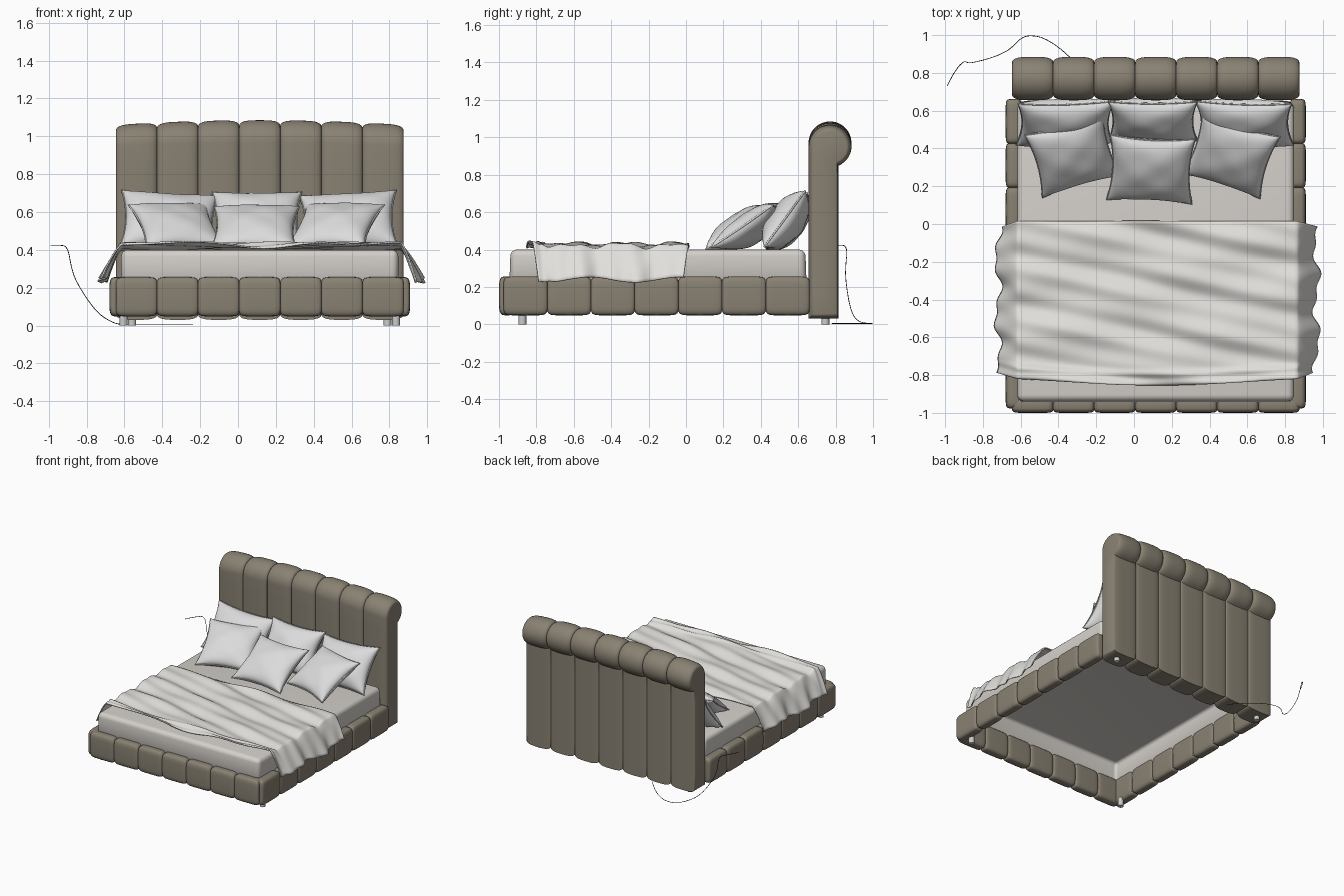
import bpy, bmesh
from math import sin, cos, pi, radians, exp
from mathutils import Vector, Matrix

cube = bpy.data.objects.get("Cube")
if cube:
    bpy.data.objects.remove(cube)

CX = 0.115          # bed centre line
HALF = 0.76         # half width of frame
PANELS = 7


def material(name, rgb, rough=0.8):
    m = bpy.data.materials.new(name)
    m.use_nodes = True
    m.diffuse_color = (*rgb, 1)
    b = m.node_tree.nodes["Principled BSDF"]
    b.inputs["Base Color"].default_value = (*rgb, 1)
    b.inputs["Roughness"].default_value = rough
    return m


LEATHER = material("taupe upholstery", (0.25, 0.22, 0.17))
SHEET = material("warm sheet", (0.66, 0.63, 0.59))
BLANKET = material("pale blanket", (0.75, 0.74, 0.71))
PILLOW = material("white pillow", (0.71, 0.71, 0.71))
LEG = material("light leg", (0.6, 0.6, 0.58))
CORD = material("dark cord", (0.03, 0.03, 0.03))


def finish(name, bm, mat, angle=45):
    bmesh.ops.recalc_face_normals(bm, faces=bm.faces)
    me = bpy.data.meshes.new(name)
    bm.to_mesh(me)
    bm.free()
    me.materials.append(mat)
    ob = bpy.data.objects.new(name, me)
    bpy.context.collection.objects.link(ob)
    bpy.ops.object.select_all(action='DESELECT')
    ob.select_set(True)
    bpy.context.view_layer.objects.active = ob
    bpy.ops.object.shade_smooth_by_angle(angle=radians(angle))
    return ob


def surface(name, fns, nu, nv, mat, fill=False, angle=45):
    """Join grids, each given by a function of u, v in 0..1."""
    bm = bmesh.new()
    for fn in fns:
        g = [[bm.verts.new(fn(i / nu, j / nv)) for j in range(nv + 1)] for i in range(nu + 1)]
        for i in range(nu):
            for j in range(nv):
                bm.faces.new((g[i][j], g[i + 1][j], g[i + 1][j + 1], g[i][j + 1]))
    bmesh.ops.remove_doubles(bm, verts=bm.verts, dist=0.0002)
    if fill:
        bmesh.ops.holes_fill(bm, edges=[e for e in bm.edges if e.is_boundary], sides=0)
    return finish(name, bm, mat, angle)


def tube(name, pts, radius, mat, cyclic=False, kind='POLY'):
    cu = bpy.data.curves.new(name, 'CURVE')
    cu.dimensions = '3D'
    cu.bevel_depth = radius
    cu.bevel_resolution = 1
    sp = cu.splines.new(kind)
    sp.points.add(len(pts) - 1)
    for p, c in zip(sp.points, pts):
        p.co = (*c, 1)
    sp.use_cyclic_u = cyclic
    if kind == 'NURBS':
        sp.order_u = 3
        sp.use_endpoint_u = True
    cu.materials.append(mat)
    ob = bpy.data.objects.new(name, cu)
    bpy.context.collection.objects.link(ob)


# Headboard: scroll-topped profile, swept into padded channels
def head_profile(r):
    base, cz, cy, rad = 0.03 + r, 0.955, 0.77, 0.115 - r
    pts = [(cy - rad, base + (cz - base) * k / 8) for k in range(8)]
    pts += [(cy + rad * cos(a), cz + rad * sin(a)) for a in (pi - radians(247) * k / 28 for k in range(29))]
    back = 0.815 - 0.4 * r
    pts += [(back, pts[-1][1] + (base - pts[-1][1]) * k / 8) for k in range(1, 9)]
    return pts + pts[:1]


ROWS = len(head_profile(0)) - 1
PW = 2 * HALF / PANELS


def channel(k):
    def fn(u, v):
        t = sin((u - 0.5) * pi)
        y, z = head_profile(0.027 * (1 - (1 - abs(t) ** 3.5) ** 0.5))[round(v * ROWS)]
        x = -HALF + PW * (k + 0.5 + t / 2)
        z += 0.025 * (1 - (x / HALF) ** 2 - 0.4) * max(0, min(1, (z - 0.8) / 0.2))
        return x + CX, y, z
    return fn


surface("headboard", [channel(k) for k in range(PANELS)], 16, ROWS, LEATHER, fill=True)


# Rails: rows of padded blocks
def sgnpow(a, p):
    return (abs(a) ** p) * (1 if a >= 0 else -1)


def padded_block(mat4, length, width, height):
    def fn(u, v):
        a, b = (u - 0.5) * pi, v * 2 * pi
        s = max(0, cos(a)) ** 0.3
        return mat4 @ Vector((length * sgnpow(sin(a), 0.3), width * s * sgnpow(cos(b), 0.5),
                              height * (0.25 * s + 0.75 * s ** 0.6) * sgnpow(sin(b), 0.4)))
    return fn


RZ, RH = 0.152, 0.104
surface("foot_rail", [padded_block(Matrix.Translation((CX - HALF + PW * (k + 0.5), -0.957, RZ)),
                                   PW / 2 + 0.001, 0.043, RH) for k in range(PANELS)], 20, 28, LEATHER)
SEG = 1.635 / PANELS
for side, label in ((-1, "right"), (1, "left")):
    surface(label + "_rail", [padded_block(
        Matrix.Translation((CX + side * 0.752, -0.975 + SEG * (k + 0.5), RZ)) @ Matrix.Rotation(pi / 2, 4, 'Z'),
        SEG / 2 + 0.001, 0.043, RH) for k in range(PANELS)], 20, 28, LEATHER)

# Fitted sheet: open-bottomed rounded box
bm = bmesh.new()
bmesh.ops.create_cube(bm, size=1, matrix=Matrix.Translation((CX, -0.15, 0.235)) @ Matrix.Diagonal((1.465, 1.6, 0.33, 1)))
for v in bm.verts:
    if v.co.z > 0.3:
        v.co.y = -0.15 + (v.co.y + 0.15) * 0.985
bmesh.ops.delete(bm, geom=[f for f in bm.faces if f.normal.z < -0.9], context='FACES')
bmesh.ops.bevel(bm, geom=[e for e in bm.edges if not e.is_boundary], offset=0.035, segments=5,
                profile=0.5, affect='EDGES')
sheet = finish("fitted_sheet", bm, SHEET)
sol = sheet.modifiers.new("thickness", 'SOLIDIFY')
sol.thickness = 0.012


# Blanket: rippled throw flaring down over both sides
def blanket(u, v):
    s = (u - 0.5) * 2
    flat = 0.74
    drop = max(0, (abs(s) - 0.78) / 0.22)
    sg = 1 if s > 0 else -1
    y = 0.015 - v * (0.85 + 0.02 * cos(s * 3)) * (1 - 0.07 * drop) - 0.03 * drop
    d = y + 0.12 * s
    ripple = (0.010 * sin(24 * d + 2 * sin(3 * s)) + 0.006 * sin(47 * d + 4 * s + 1)
              + 0.005 * sin(15 * y - 7 * s))
    hem = 0.012 * exp(-((v - 0.93) / 0.02) ** 2) + 0.01 * exp(-((v - 0.985) / 0.02) ** 2)
    top = 0.423 + ripple * (1 - drop) + hem * (1 - 0.5 * drop)
    wave = 0.016 * sin(20 * y + sg) + 0.01 * sin(43 * y)
    x = sg * (min(abs(s) / 0.78, 1) * flat + 0.105 * drop + drop * wave)
    z = top - 0.175 * drop ** 1.25 + drop * (0.014 * sin(13 * y + 2 * sg) - 0.008)
    return x + CX + 0.008, y, z


ob = surface("blanket", [blanket], 110, 90, BLANKET, angle=60)
ob.modifiers.new("thickness", 'SOLIDIFY').thickness = 0.008


# Pillows: pinched-corner cushions with a piped seam
def cushion(name, centre, hx, hy, thick, tilt, yaw, roll=0):
    m = (Matrix.Translation(centre) @ Matrix.Rotation(radians(yaw), 4, 'Z')
         @ Matrix.Rotation(radians(tilt), 4, 'X') @ Matrix.Rotation(radians(roll), 4, 'Z'))

    def point(a, b, sg):
        h = thick * (max(0, 1 - a * a) * max(0, 1 - b * b)) ** 0.42
        h *= 1 + 0.05 * sin(5 * a + yaw) * cos(6 * b)
        return m @ Vector((hx * a * (1 - 0.11 * (1 - b * b)), hy * b * (1 - 0.11 * (1 - a * a)), sg * h))

    def half(sg):
        return lambda u, v: point(sin((u - 0.5) * pi), sin((v - 0.5) * pi), sg)

    surface(name, [half(1), half(-1)], 28, 28, PILLOW, angle=80)
    ring = [k / 6 - 1 for k in range(12)]
    edge = ([point(t, -1, 0) for t in ring] + [point(1, t, 0) for t in ring]
            + [point(-t, 1, 0) for t in ring] + [point(-1, -t, 0) for t in ring])
    tube(name + "_piping", edge, 0.005, PILLOW, cyclic=True)


cushion("right_pillow", (-0.365, 0.535, 0.55), 0.255, 0.185, 0.095, 54, 4, -4)
cushion("middle_pillow", (0.10, 0.545, 0.55), 0.235, 0.185, 0.095, 56, 0)
cushion("left_pillow", (0.585, 0.535, 0.55), 0.255, 0.185, 0.095, 54, -4, 4)
cushion("right_cushion", (-0.325, 0.365, 0.525), 0.215, 0.205, 0.08, 33, 16)
cushion("middle_cushion", (0.09, 0.29, 0.515), 0.225, 0.205, 0.08, 33, -3)
cushion("left_cushion", (0.515, 0.365, 0.525), 0.215, 0.205, 0.08, 33, -18)

# Legs
for y, half, label in ((-0.875, 0.72, "front"), (0.745, 0.675, "back")):
    for side, hand in ((-1, "right"), (1, "left")):
        bm = bmesh.new()
        bmesh.ops.create_cone(bm, cap_ends=True, segments=20, radius1=0.021, radius2=0.021, depth=0.07,
                              matrix=Matrix.Translation((CX + side * half, y, 0.035)))
        finish(f"{hand}_{label}_leg", bm, LEG)

# Power cord behind the headboard
tube("cord", [(-0.99, 0.73, 0.425), (-0.95, 0.81, 0.425), (-0.90, 0.865, 0.42), (-0.88, 0.852, 0.30),
              (-0.85, 0.855, 0.22), (-0.75, 0.88, 0.07), (-0.66, 0.92, 0.012), (-0.6, 0.985, 0.004),
              (-0.55, 1.0, 0.004), (-0.47, 0.985, 0.004), (-0.35, 0.9, 0.004), (-0.24, 0.78, 0.004)],
     0.002, CORD, kind='NURBS')
